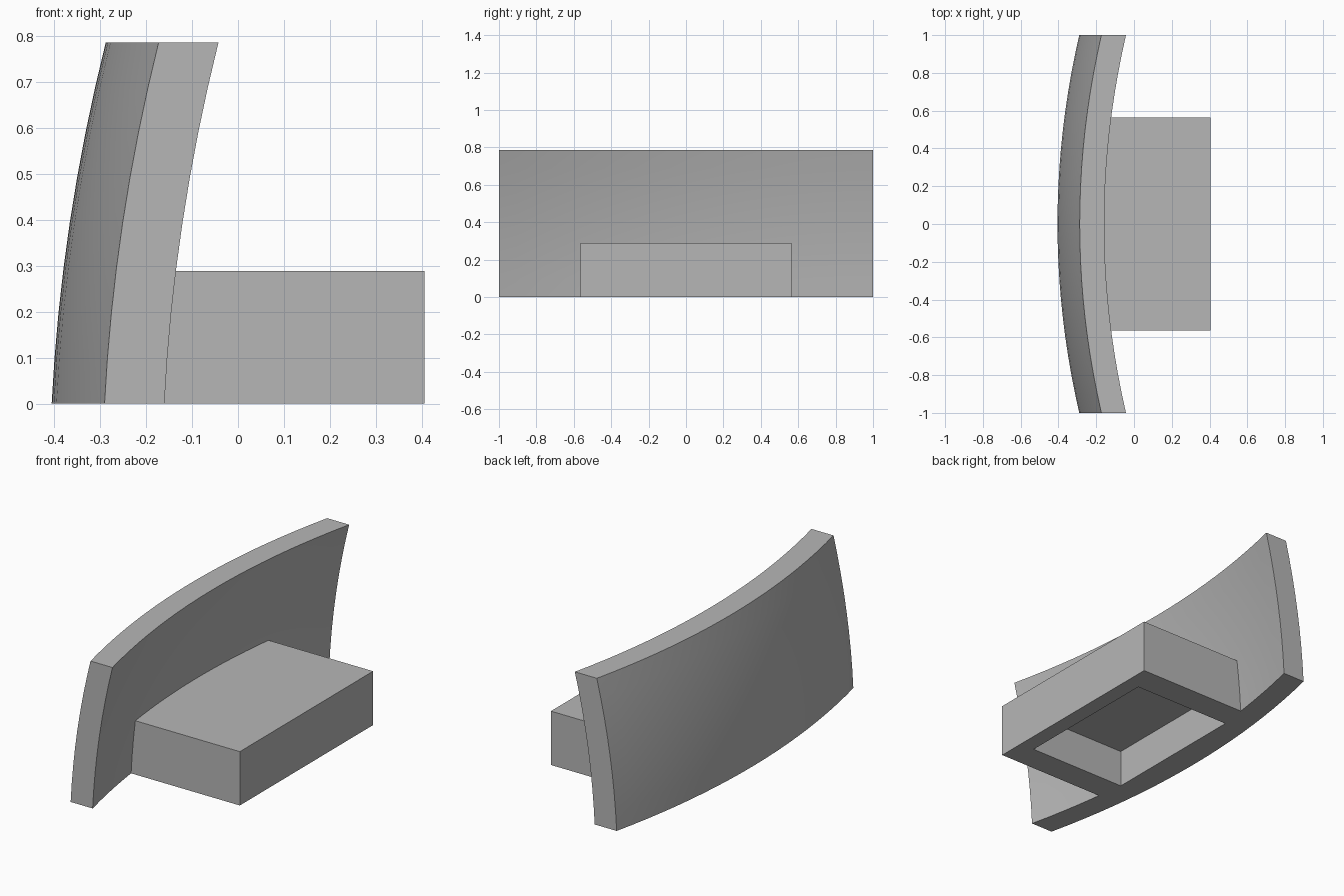
import bpy, bmesh, math
from mathutils import Matrix

default = bpy.data.objects.get("Cube")
if default:
    bpy.data.objects.remove(default, do_unlink=True)

HEIGHT, THICK = 0.785, 0.13
SEG_Y, SEG_Z = 20, 8

grey = bpy.data.materials.new("plain grey")
grey.use_nodes = True
grey.diffuse_color = (0.47, 0.47, 0.47, 1)
grey.node_tree.nodes["Principled BSDF"].inputs["Base Color"].default_value = grey.diffuse_color


def add_object(name, bm):
    bmesh.ops.recalc_face_normals(bm, faces=bm.faces)
    mesh = bpy.data.meshes.new(name)
    bm.to_mesh(mesh)
    bm.free()
    mesh.materials.append(grey)
    obj = bpy.data.objects.new(name, mesh)
    bpy.context.collection.objects.link(obj)
    return obj


def box(name, x0, x1, half_y, z0, z1):
    bm = bmesh.new()
    centre = Matrix.Translation(((x0 + x1) / 2, 0, (z0 + z1) / 2))
    size = Matrix.Diagonal((x1 - x0, 2 * half_y, z1 - z0, 1))
    bmesh.ops.create_cube(bm, size=1, matrix=centre @ size)
    return add_object(name, bm)


def outer_x(y, z):
    """Outer surface, bowed along y and leaning forward with height."""
    return -0.405 + 0.115 * y * y + 0.05 * z + 0.127 * z * z


# Curved panel: a bowed sheet extruded by its thickness
bm = bmesh.new()
rows = []
for j in range(SEG_Z + 1):
    z = HEIGHT * j / SEG_Z
    ys = [2 * i / SEG_Y - 1 for i in range(SEG_Y + 1)]
    rows.append([bm.verts.new((outer_x(y, z), y, z)) for y in ys])
for low, high in zip(rows, rows[1:]):
    for i in range(SEG_Y):
        bm.faces.new((low[i], low[i + 1], high[i + 1], high[i]))
extruded = bmesh.ops.extrude_face_region(bm, geom=bm.faces[:], use_keep_orig=True)
moved = [g for g in extruded["geom"] if isinstance(g, bmesh.types.BMVert)]
bmesh.ops.translate(bm, verts=moved, vec=(THICK, 0, 0))
panel = add_object("curved_panel", bm)

# Foot block joined to the panel, then hollowed from below
foot = box("foot_block", -0.31, 0.405, 0.563, 0, 0.288)
pocket = box("foot_pocket", -0.26, 0.32, 0.415, -0.1, 0.202)
bpy.context.view_layer.objects.active = panel
for tool, operation in ((foot, 'UNION'), (pocket, 'DIFFERENCE')):
    mod = panel.modifiers.new(tool.name, 'BOOLEAN')
    mod.object, mod.operation, mod.solver = tool, operation, 'EXACT'
    bpy.ops.object.modifier_apply(modifier=mod.name)
    bpy.data.objects.remove(tool, do_unlink=True)
panel.name = "curved_panel_with_foot"

# Smooth the bowed faces, keep the edges crisp
bpy.ops.object.select_all(action='DESELECT')
panel.select_set(True)
bpy.ops.object.shade_smooth_by_angle(angle=math.radians(30))
